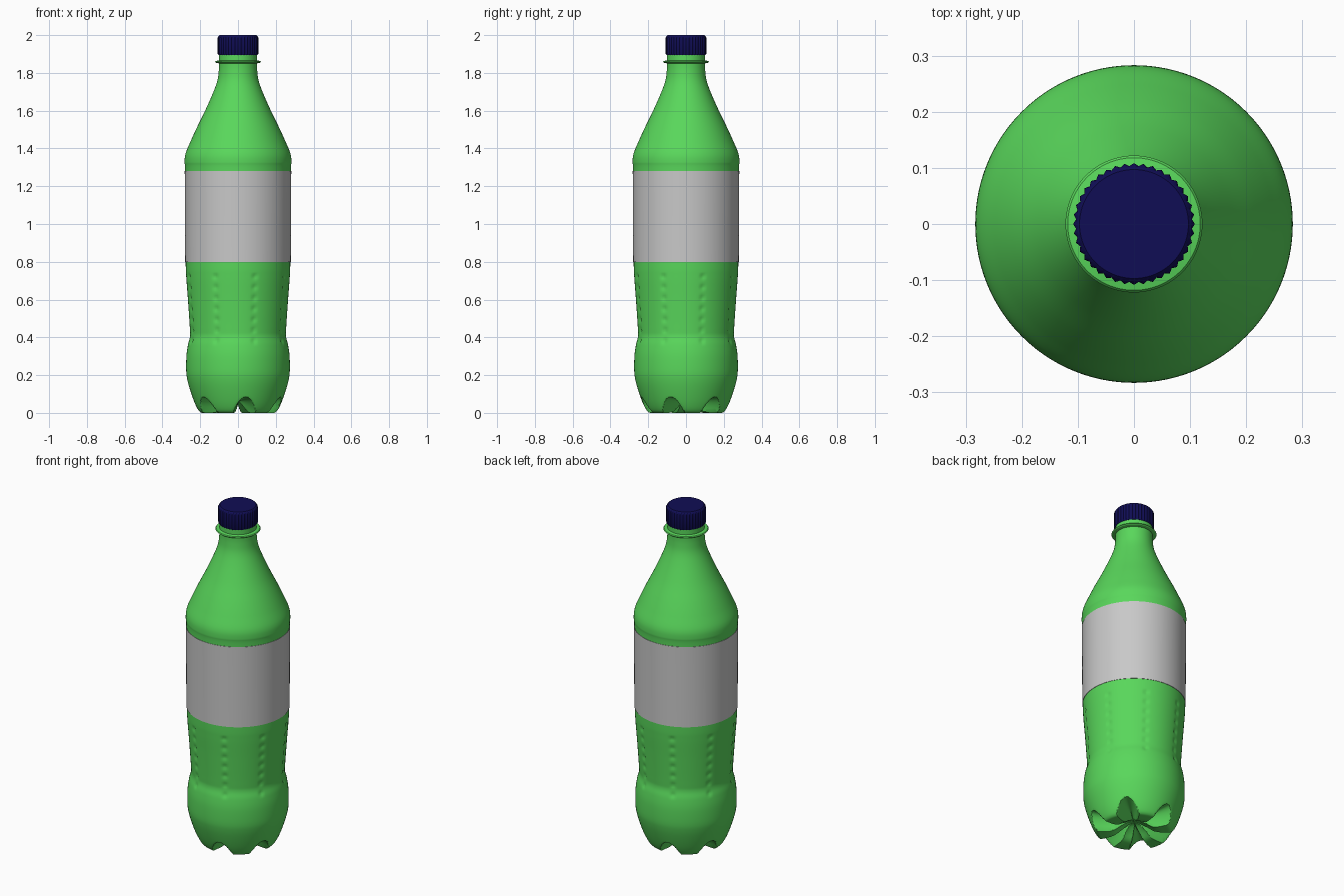
import bpy, bmesh, math
from mathutils import Vector

if "Cube" in bpy.data.objects:
    bpy.data.objects.remove(bpy.data.objects["Cube"], do_unlink=True)


def material(name, rgb):
    m = bpy.data.materials.new(name)
    m.use_nodes = True
    col = (*rgb, 1.0)
    m.diffuse_color = col
    bsdf = m.node_tree.nodes["Principled BSDF"]
    bsdf.inputs["Base Color"].default_value = col
    bsdf.inputs["Roughness"].default_value = 0.5
    return m


GREEN = material("bottle green", (0.10, 0.68, 0.105))
GREY = material("label grey", (0.58, 0.58, 0.58))
NAVY = material("cap navy", (0.005, 0.004, 0.09))


def smooth_profile(pts, step):
    """Catmull-Rom curve through (radius, height) points."""
    p = [Vector(q) for q in pts]
    p = [p[0] * 2 - p[1]] + p + [p[-1] * 2 - p[-2]]
    out = []
    for a, b, c, d in zip(p, p[1:], p[2:], p[3:]):
        n = max(1, round((c - b).length / step))
        for i in range(n):
            t = i / n
            q = (b * 2 + (c - a) * t + (a * 2 - b * 5 + c * 4 - d) * t ** 2
                 + (b * 3 - a - c * 3 + d) * t ** 3) * 0.5
            out.append((max(q.x, 0.0), max(q.y, 0.0)))
    return out + [tuple(pts[-1])]


def lathe(name, pts, mat, segs=160, shape=None, closed=False):
    """Spin a profile around z; shape(r, angle, z) may alter each point."""
    bm = bmesh.new()
    rings = []
    for r, z in pts:
        ring = []
        for i in range(segs):
            a = math.tau * i / segs
            rr, zz = shape(r, a, z) if shape else (r, z)
            ring.append(bm.verts.new((rr * math.sin(a), -rr * math.cos(a), zz)))
        rings.append(ring)
    pairs = list(zip(rings, rings[1:]))
    if closed:
        pairs.append((rings[-1], rings[0]))
    for lo, hi in pairs:
        for i in range(segs):
            j = (i + 1) % segs
            bm.faces.new((lo[i], lo[j], hi[j], hi[i]))
    bmesh.ops.remove_doubles(bm, verts=bm.verts, dist=1e-5)
    bmesh.ops.recalc_face_normals(bm, faces=bm.faces)
    me = bpy.data.meshes.new(name)
    bm.to_mesh(me)
    bm.free()
    me.materials.append(mat)
    ob = bpy.data.objects.new(name, me)
    bpy.context.collection.objects.link(ob)
    bpy.ops.object.select_all(action='DESELECT')
    ob.select_set(True)
    bpy.context.view_layer.objects.active = ob
    bpy.ops.object.shade_smooth_by_angle(angle=math.radians(32))
    return ob


def nearest(a, count, offset):
    """Signed angle to the nearest of count evenly spaced directions."""
    pitch = math.tau / count
    return (a - offset + pitch / 2) % pitch - pitch / 2


# Bottle body: arched grooves between the feet, columns of small dents above
GROOVES, DENTS = 6, 8


def body_shape(r, a, z):
    if z < 0.1:
        u = nearest(a, GROOVES, math.radians(10)) / math.radians(17)
        z = max(z, (0.06 + 0.1 * r) * (1 - u * u))
    elif 0.36 < z < 0.74:
        side = r * nearest(a, DENTS, math.radians(19))
        up = (z - 0.38 + 0.0285) % 0.057 - 0.0285
        r -= 0.007 * math.exp(-(side / 0.010) ** 2 - (up / 0.013) ** 2)
    return r, z


body_profile = smooth_profile([
    (0, 0.06), (0.03, 0.057), (0.07, 0.035), (0.11, 0.008), (0.15, 0),
    (0.19, 0), (0.208, 0.012), (0.228, 0.05), (0.25, 0.11), (0.267, 0.17),
    (0.274, 0.22), (0.273, 0.30), (0.265, 0.36), (0.254, 0.405),
    (0.255, 0.45), (0.265, 0.60), (0.274, 0.72), (0.277, 0.80),
    (0.278, 1.04), (0.280, 1.28), (0.283, 1.33), (0.277, 1.375),
    (0.250, 1.44), (0.218, 1.51), (0.174, 1.60), (0.130, 1.70),
    (0.109, 1.76), (0.102, 1.81), (0.101, 1.85), (0.101, 1.91)], 0.009)
lathe("bottle_body", body_profile, GREEN, shape=body_shape)

# Label sleeve
lathe("label", [(0.277, 0.80), (0.2795, 0.80), (0.2805, 1.04),
                (0.282, 1.28), (0.279, 1.28)], GREY)

# Neck support ring
lathe("neck_ring", [(0.098, 1.850), (0.118, 1.854), (0.122, 1.858),
                    (0.118, 1.863), (0.098, 1.867)], GREEN, closed=True)


# Ribbed screw cap
def cap_shape(r, a, z):
    if r > 0.103 and 1.898 < z < 1.99:
        r += 0.0025 * math.cos(40 * a)
    return r, z


lathe("cap", [(0, 1.895), (0.103, 1.895), (0.106, 1.90), (0.106, 1.985),
              (0.1035, 1.994), (0.097, 2.0), (0, 2.0)], NAVY, shape=cap_shape)
